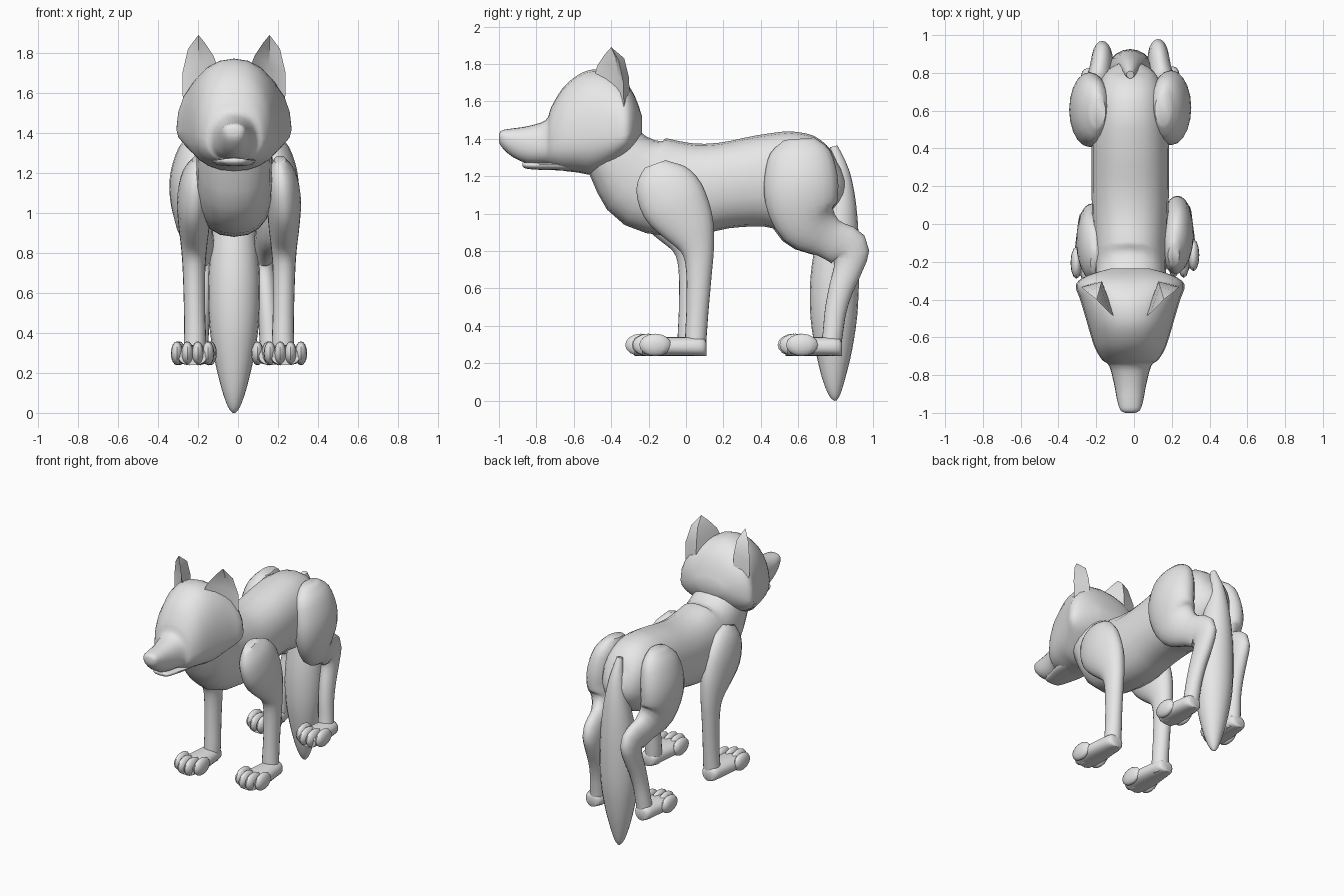
import bpy, bmesh, math
from mathutils import Matrix

if "Cube" in bpy.data.objects:
    bpy.data.objects.remove(bpy.data.objects["Cube"])

AXIS = -0.02   # centre line of head, torso and tail
grey = bpy.data.materials.new("plain_grey")
grey.diffuse_color = (0.8, 0.8, 0.8, 1)
grey.use_nodes = True
grey.node_tree.nodes["Principled BSDF"].inputs["Base Color"].default_value = grey.diffuse_color


def finish(name, bm, angle=50):
    bmesh.ops.recalc_face_normals(bm, faces=bm.faces[:])
    me = bpy.data.meshes.new(name)
    bm.to_mesh(me)
    bm.free()
    me.materials.append(grey)
    ob = bpy.data.objects.new(name, me)
    bpy.context.collection.objects.link(ob)
    bpy.ops.object.select_all(action='DESELECT')
    bpy.context.view_layer.objects.active = ob
    ob.select_set(True)
    bpy.ops.object.shade_smooth_by_angle(angle=math.radians(angle))
    return ob


def spline(st, steps):
    """Catmull-Rom interpolation through the stations."""
    out = []
    for i in range(len(st) - 1):
        a, b, c, d = st[max(i - 1, 0)], st[i], st[i + 1], st[min(i + 2, len(st) - 1)]
        for k in range(steps):
            t = k / steps
            out.append([0.5 * (2 * q + (r - p) * t + (2 * p - 5 * q + 4 * r - s) * t * t
                               + (3 * q - p - 3 * r + s) * t ** 3)
                        for p, q, r, s in zip(a, b, c, d)])
    return out + [list(st[-1])]


def loft(bm, stations, upright=False, power=1.0, sides=20, steps=3):
    """Stations are (x, y, z, half width, depth up, depth down)."""
    st = spline(stations, steps)
    rings = []
    for i, (x, y, z, rx, up, dn) in enumerate(st):
        p, q = st[max(i - 1, 0)], st[min(i + 1, len(st) - 1)]
        ty, tz = q[1] - p[1], q[2] - p[2]
        ln = math.hypot(ty, tz) or 1
        ny, nz = (0, 1) if upright else (-tz / ln, ty / ln)
        ring = []
        for k in range(sides):
            a = 2 * math.pi * k / sides
            c, s = math.cos(a), math.sin(a)
            c = math.copysign(abs(c) ** power, c)
            s = math.copysign(abs(s) ** power, s)
            d = s * max(up if s > 0 else dn, 0.002)
            ring.append(bm.verts.new((x + max(rx, 0.002) * c, y + ny * d, z + nz * d)))
        rings.append(ring)
    for r0, r1 in zip(rings, rings[1:]):
        for k in range(sides):
            j = (k + 1) % sides
            bm.faces.new((r0[k], r0[j], r1[j], r1[k]))
    bm.faces.new(rings[0])
    bm.faces.new(rings[-1])


def tube(name, pts, power=1.0):
    """Central part from (y, z, half width, half depth) stations."""
    bm = bmesh.new()
    loft(bm, [(AXIS, y, z, w, d, d) for y, z, w, d in pts], power=power)
    return finish(name, bm)


# torso with neck
tube("torso", [(-.48, 1.48, .16, .14), (-.36, 1.30, .185, .185), (-.22, 1.17, .19, .255),
               (0, 1.13, .2, .25), (.2, 1.15, .205, .23), (.4, 1.175, .205, .245),
               (.55, 1.175, .2, .265), (.7, 1.18, .18, .235), (.8, 1.19, .13, .15),
               (.84, 1.2, .06, .06)], 0.88)

# hanging tail
tube("tail", [(.79, 1.36, .02, .02), (.82, 1.22, .05, .055), (.825, 1.05, .085, .085),
              (.81, .85, .115, .115), (.795, .65, .13, .13), (.79, .45, .125, .125),
              (.79, .27, .098, .098), (.79, .12, .062, .062), (.795, .03, .03, .03),
              (.80, 0, .006, .006)])

# head with muzzle: y, top, bottom, half width, height of widest point
HEAD = [(-1.0, 1.425, 1.385, .025, 1.405), (-.985, 1.445, 1.355, .052, 1.41),
        (-.93, 1.455, 1.305, .07, 1.39), (-.85, 1.467, 1.27, .085, 1.37),
        (-.75, 1.50, 1.262, .112, 1.36), (-.72, 1.57, 1.25, .148, 1.37),
        (-.66, 1.67, 1.23, .185, 1.39), (-.58, 1.74, 1.22, .212, 1.40),
        (-.5, 1.77, 1.21, .235, 1.41), (-.4, 1.76, 1.25, .265, 1.41),
        (-.32, 1.70, 1.31, .288, 1.42), (-.27, 1.62, 1.36, .22, 1.46),
        (-.235, 1.52, 1.43, .10, 1.48)]
bm = bmesh.new()
loft(bm, [(AXIS, y, m, w, t - m, m - b) for y, t, b, w, m in HEAD], True, 0.9, 24)
finish("head", bm)

# lower jaw
bm = bmesh.new()
loft(bm, [(AXIS, y, 1.262, w, .012, d) for y, w, d in
          ((-.875, .03, .006), (-.86, .06, .02), (-.8, .08, .027), (-.7, .105, .03),
           (-.58, .11, .035))], True, 0.8)
finish("lower_jaw", bm)

# ears: front edge, back ridge, outer edge and hollow at three levels, plus tip
EAR = [[(.08, -.49, 1.73), (.15, -.30, 1.60), (.255, -.33, 1.50), (.18, -.38, 1.62)],
       [(.105, -.475, 1.79), (.15, -.305, 1.73), (.258, -.335, 1.70), (.175, -.365, 1.74)],
       [(.145, -.435, 1.85), (.158, -.33, 1.83), (.23, -.36, 1.82), (.178, -.375, 1.83)]]
for label, s in (("right", 1), ("left", -1)):
    bm = bmesh.new()
    rows = [[bm.verts.new((AXIS + s * x, y, z)) for x, y, z in row] for row in EAR]
    tip = bm.verts.new((AXIS + s * .178, -.40, 1.89))
    for a, b in zip(rows, rows[1:]):
        for k in range(4):
            bm.faces.new((a[k], a[(k + 1) % 4], b[(k + 1) % 4], b[k]))
    for k in range(4):
        bm.faces.new((rows[-1][k], rows[-1][(k + 1) % 4], tip))
    bm.faces.new(rows[0])
    finish(label + "_ear", bm, 40)

# legs: x, y, z, half width, half depth
FRONT = [(.205, -.165, 1.265, .03, .06), (.215, -.135, 1.19, .07, .145),
         (.225, -.07, 1.07, .085, .178), (.225, .01, .94, .078, .145),
         (.225, .06, .82, .064, .092), (.225, .07, .7, .056, .07), (.222, .062, .5, .053, .06),
         (.22, .055, .38, .055, .058), (.222, .05, .29, .055, .056), (.222, .05, .245, .04, .045)]
REAR = [(.17, .605, 1.40, .04, .08), (.19, .61, 1.33, .085, .16), (.21, .615, 1.2, .108, .195),
        (.215, .62, 1.07, .105, .195), (.20, .66, .95, .09, .165), (.17, .76, .87, .068, .11),
        (.15, .865, .81, .058, .115), (.15, .87, .72, .055, .08), (.16, .83, .6, .052, .066),
        (.17, .80, .48, .05, .058), (.18, .785, .36, .052, .054), (.185, .775, .29, .052, .055),
        (.185, .775, .245, .04, .045)]


def paw(bm, x, y, reach):
    """Sole pad reaching forward, tipped with four toes."""
    top = [(.06, .03, .02), (.04, .06, .05), (-.05, .075, .055),
           (-.6 * reach, .09, .052), (-.85 * reach, .07, .03)]
    loft(bm, [(x, y + dy, .285, w, h, .046) for dy, w, h in top], True, 0.85)
    for k in range(4):
        off = k - 1.5
        back = 0.035 if abs(off) > 1 else 0
        m = (Matrix.Translation((x + off * .052, y - reach + .085 + back, .298))
             @ Matrix.Diagonal((.031, .085, .06, 1)))
        bmesh.ops.create_uvsphere(bm, u_segments=12, v_segments=8, radius=1, matrix=m)


for part, pts, centre, px, reach, lag in (("front", FRONT, .005, .232, .335, -.04),
                                          ("rear", REAR, -.02, .195, .275, -.01)):
    for label, s in (("right", 1), ("left", -1)):
        dy = lag if s < 0 else 0
        bm = bmesh.new()
        loft(bm, [(centre + s * x, y + dy, z, w, d, d) for x, y, z, w, d in pts])
        finish(f"{label}_{part}_leg", bm)
        bm = bmesh.new()
        paw(bm, centre + s * px, pts[-1][1] + dy, reach)
        finish(f"{label}_{part}_paw", bm)
